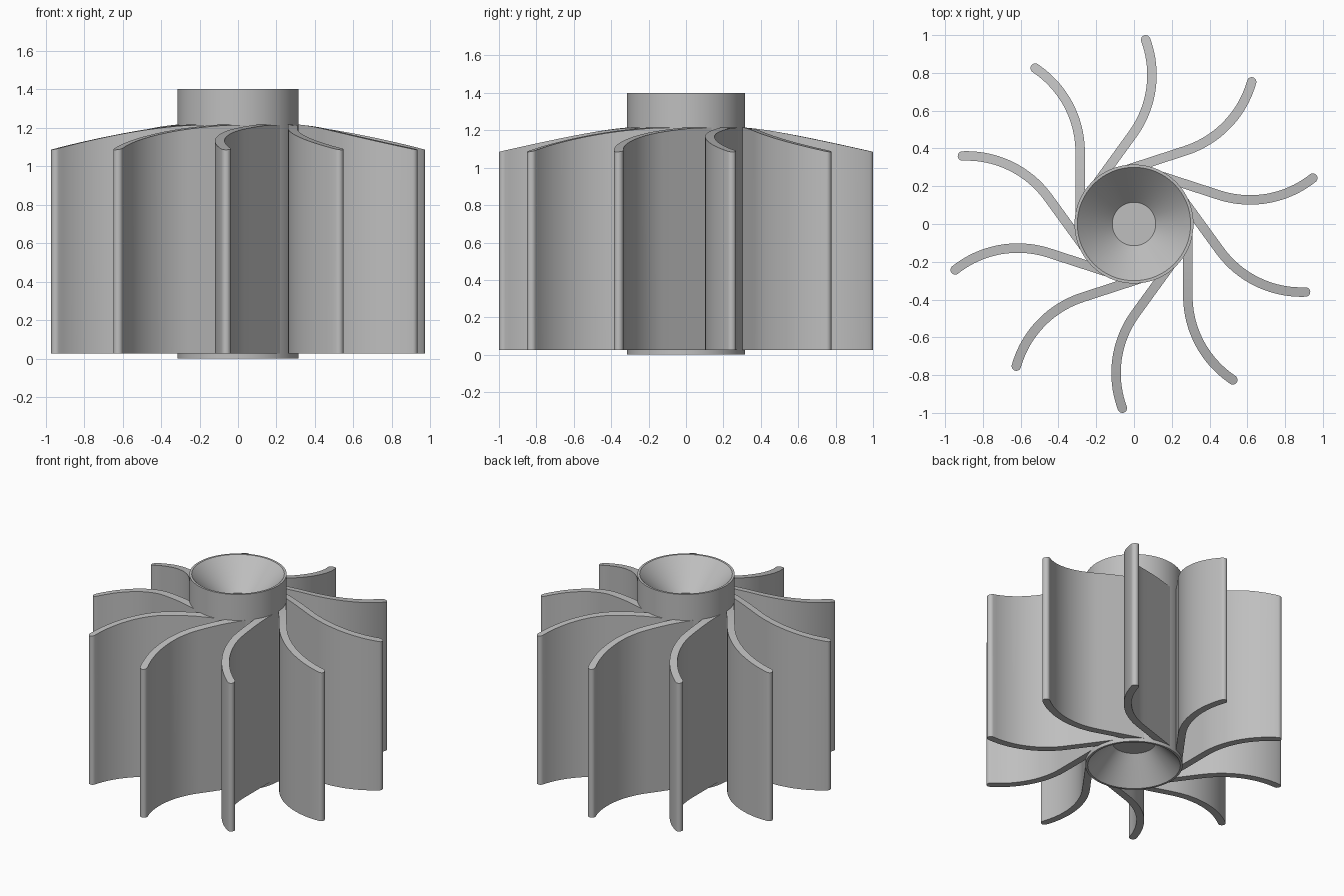
import bpy, bmesh, math
from mathutils import Matrix

cube = bpy.data.objects.get("Cube")
if cube:
    bpy.data.objects.remove(cube, do_unlink=True)

metal = bpy.data.materials.new("grey_metal")
metal.use_nodes = True
GREY = (0.52, 0.52, 0.52, 1)
metal.diffuse_color = GREY
metal.node_tree.nodes["Principled BSDF"].inputs["Base Color"].default_value = GREY

BLADES = 10
HALF = 0.025        # half blade thickness
BASE = 0.025        # blade underside height
LINE_X = 0.285      # straight root section runs along this line
BEND_Y = -0.38      # where the root starts to curve
RADIUS = 0.535
SWEEP = math.radians(56.3)


def finish(bm, name):
    bmesh.ops.recalc_face_normals(bm, faces=bm.faces)
    mesh = bpy.data.meshes.new(name)
    bm.to_mesh(mesh)
    bm.free()
    mesh.materials.append(metal)
    obj = bpy.data.objects.new(name, mesh)
    bpy.context.collection.objects.link(obj)
    bpy.ops.object.select_all(action='DESELECT')
    obj.select_set(True)
    bpy.context.view_layer.objects.active = obj
    bpy.ops.object.shade_smooth_by_angle(angle=math.radians(30))
    return obj


# Hub: turned profile with a conical recess at each end
profile = [(0, 0.17), (0.14, 0.17), (0.3, 0), (0.315, 0),
           (0.315, 1.4), (0.3, 1.4), (0.115, 1.21), (0, 1.21)]
bm = bmesh.new()
verts = [bm.verts.new((r, 0, z)) for r, z in profile]
edges = [bm.edges.new(pair) for pair in zip(verts, verts[1:])]
bmesh.ops.spin(bm, geom=verts + edges, axis=(0, 0, 1), cent=(0, 0, 0),
               angle=math.tau, steps=96)
bmesh.ops.remove_doubles(bm, verts=bm.verts, dist=0.0001)
finish(bm, "hub")


def crown(x, y):
    """Height of the blade top, sloping down away from the hub."""
    t = max(0, (math.hypot(x, y) - 0.3) / 0.7)
    return 1.217 - 0.132 * t ** 1.25


def blade_pairs():
    """Outer and inner side points along one blade, in plan."""
    pairs = [((LINE_X + HALF, 0), (LINE_X - HALF, -0.14))]
    for i in range(1, 5):
        y = -0.14 + (BEND_Y + 0.14) * i / 5
        pairs.append(((LINE_X + HALF, y), (LINE_X - HALF, y)))

    def add(a, ahead, half):
        cx = LINE_X + RADIUS * (1 - math.cos(a)) + ahead * math.sin(a)
        cy = BEND_Y - RADIUS * math.sin(a) - ahead * math.cos(a)
        nx, ny = math.cos(a) * half, math.sin(a) * half
        pairs.append(((cx + nx, cy + ny), (cx - nx, cy - ny)))

    steps = 20
    for i in range(steps + 1):
        add(SWEEP * i / steps, 0, HALF)
    # rounded tip
    for i in range(1, 6):
        b = math.radians(17.5 * i)
        add(SWEEP, HALF * math.sin(b), HALF * math.cos(b))
    return pairs


def make_blade(index):
    bm = bmesh.new()
    rings = []
    for (ax, ay), (bx, by) in blade_pairs():
        rings.append([bm.verts.new(p) for p in (
            (ax, ay, BASE), (bx, by, BASE),
            (bx, by, crown(bx, by)), (ax, ay, crown(ax, ay)))])
    for r, s in zip(rings, rings[1:]):
        for k in range(4):
            n = (k + 1) % 4
            bm.faces.new((r[k], r[n], s[n], s[k]))
    bm.faces.new(rings[0])
    bm.faces.new(rings[-1])
    turn = Matrix.Rotation(math.tau * index / BLADES, 4, 'Z')
    bmesh.ops.transform(bm, matrix=turn, verts=bm.verts)
    finish(bm, f"blade_{index + 1}")


for index in range(BLADES):
    make_blade(index)
